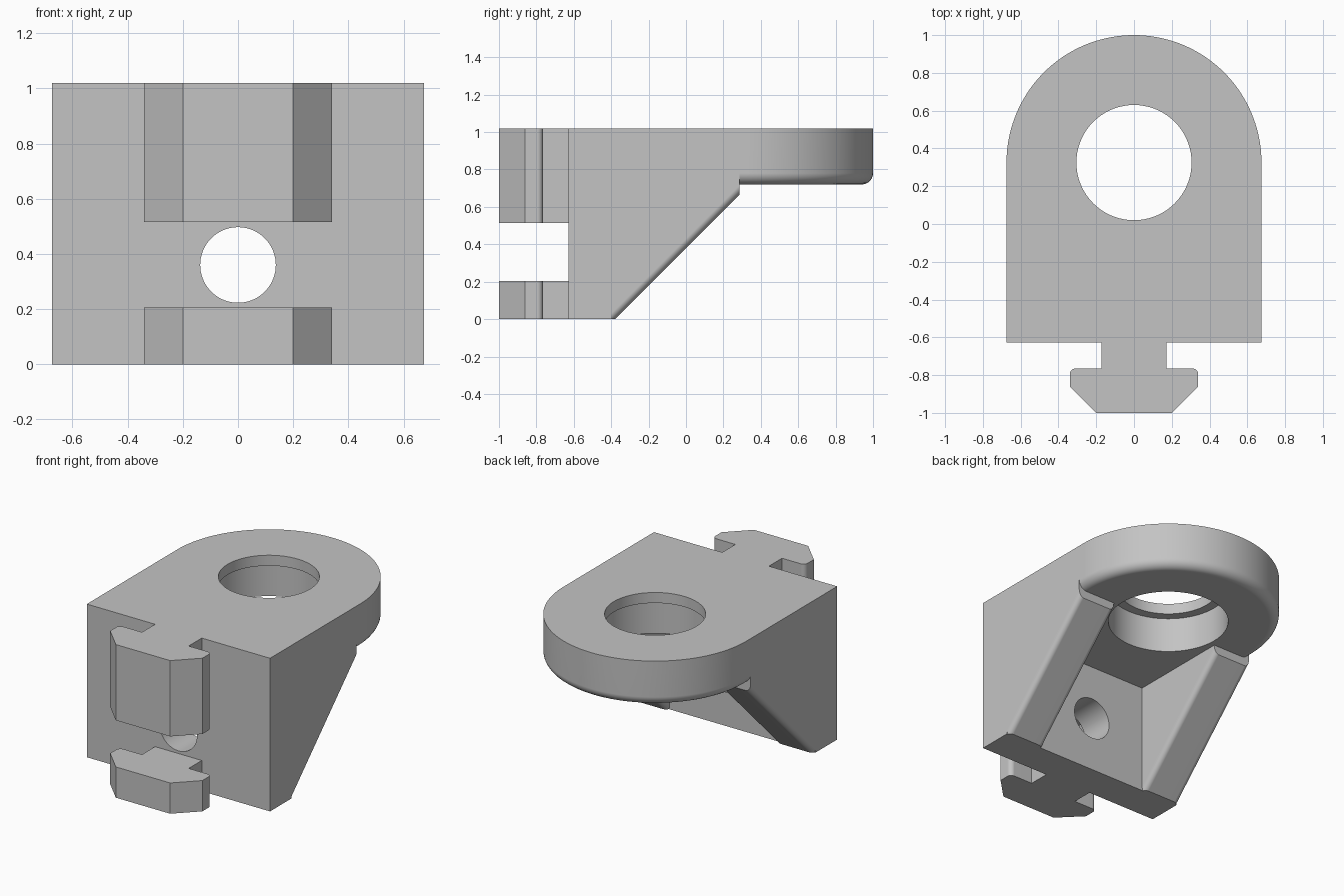
import bpy, bmesh
from math import sin, cos, pi
from mathutils import Matrix, Vector

cube = bpy.data.objects.get("Cube")
if cube:
    bpy.data.objects.remove(cube)

grey = bpy.data.materials.new("plain_grey")
grey.use_nodes = True
COLOUR = (0.55, 0.55, 0.55, 1)
grey.diffuse_color = COLOUR
grey.node_tree.nodes["Principled BSDF"].inputs["Base Color"].default_value = COLOUR

W = 0.675          # half width of the bracket
FRONT = -0.627     # mounting face
TOP = 1.02
RING_Y = 0.325     # centre of the ring hole


def prism(name, points, direction, bevel_rule=None, radius=0.0, segments=6):
    """Extrude a planar outline; round the edges picked by bevel_rule."""
    bm = bmesh.new()
    face = bm.faces.new([bm.verts.new(p) for p in points])
    ext = bmesh.ops.extrude_face_region(bm, geom=[face])
    moved = [g for g in ext["geom"] if isinstance(g, bmesh.types.BMVert)]
    bmesh.ops.translate(bm, verts=moved, vec=Vector(direction))
    bmesh.ops.recalc_face_normals(bm, faces=bm.faces)
    if bevel_rule:
        edges = [e for e in bm.edges if bevel_rule(*[v.co for v in e.verts])]
        bmesh.ops.bevel(bm, geom=edges, offset=radius, segments=segments,
                        profile=0.5, affect='EDGES', clamp_overlap=True)
        bmesh.ops.recalc_face_normals(bm, faces=bm.faces)
    return link(name, bm)


def cylinder(name, centre, radius, depth, turn=None):
    bm = bmesh.new()
    bmesh.ops.create_cone(bm, cap_ends=True, segments=72, radius1=radius,
                          radius2=radius, depth=depth)
    if turn:
        bm.transform(turn)
    bm.transform(Matrix.Translation(centre))
    return link(name, bm)


def link(name, bm):
    mesh = bpy.data.meshes.new(name)
    bm.to_mesh(mesh)
    bm.free()
    mesh.materials.append(grey)
    obj = bpy.data.objects.new(name, mesh)
    bpy.context.collection.objects.link(obj)
    return obj


def combine(target, other, operation):
    """Apply a boolean and drop the helper."""
    mod = target.modifiers.new(operation, 'BOOLEAN')
    mod.operation, mod.solver, mod.object = operation, 'EXACT', other
    bpy.context.view_layer.objects.active = target
    bpy.ops.object.modifier_apply(modifier=mod.name)
    bpy.data.objects.remove(other)


def finish(obj):
    bpy.ops.object.select_all(action='DESELECT')
    obj.select_set(True)
    bpy.context.view_layer.objects.active = obj
    bpy.ops.object.shade_smooth_by_angle(angle=pi / 6)
    mod = obj.modifiers.new("flat_normals", 'WEIGHTED_NORMAL')
    mod.keep_sharp = True


# Top plate with a round end and a rounded lower rim
PLATE_Z = 0.72
steps = 72
outline = [(-W, FRONT, PLATE_Z), (W, FRONT, PLATE_Z)]
outline += [(W * cos(pi * i / steps), RING_Y + W * sin(pi * i / steps), PLATE_Z)
            for i in range(steps + 1)]
bracket = prism("bracket_body", outline, (0, 0, TOP - PLATE_Z),
                lambda a, b: max(a.z, b.z) < PLATE_Z + 0.01 and max(a.y, b.y) > FRONT + 0.1,
                0.06)

# Mounting wall
WALL_BACK = -0.4
wall = prism("wall", [(-W, FRONT, 0), (W, FRONT, 0), (W, WALL_BACK, 0), (-W, WALL_BACK, 0)],
             (0, 0, 0.85))
combine(bracket, wall, 'UNION')

# Sloping side gussets with rounded slope edges
INNER = 0.4
LOW, HIGH = (-0.38, 0), (0.285, 0.665)
profile = [(FRONT, 0), LOW, HIGH, (HIGH[0], 0.82), (FRONT, 0.82)]


def on_slope(a, b):
    return (abs(a.x - b.x) < 0.001 and abs(a.y - b.y) > 0.5
            and abs(a.z - b.z) > 0.5)


for x in (-W, INNER):
    gusset = prism("gusset", [(x, y, z) for y, z in profile], (W - INNER, 0, 0),
                   on_slope, 0.035)
    combine(bracket, gusset, 'UNION')

# Ring hole, wider bore from below, and screw hole through the wall
combine(bracket, cylinder("ring_hole", (0, RING_Y, 0.9), 0.305, 0.6), 'DIFFERENCE')
combine(bracket, cylinder("ring_bore", (0, RING_Y, 0.75), 0.365, 0.4), 'DIFFERENCE')
combine(bracket, cylinder("screw_hole", (0, -0.5, 0.36), 0.137, 0.5,
                          Matrix.Rotation(pi / 2, 4, 'X')), 'DIFFERENCE')
finish(bracket)

# T-shaped slot keys above and below the screw hole
half = [(0.172, FRONT), (0.172, -0.765), (0.34, -0.765), (0.34, -0.86), (0.2, -1)]
key = half + [(-x, y) for x, y in reversed(half)]


def back_corner(a, b):
    return abs(a.z - b.z) > 0.1 and abs(a.x) > 0.3 and a.y > -0.8


for name, low, high in (("lower_slot_key", 0, 0.205), ("upper_slot_key", 0.515, TOP)):
    finish(prism(name, [(x, y, low) for x, y in key], (0, 0, high - low),
                 back_corner, 0.03))
